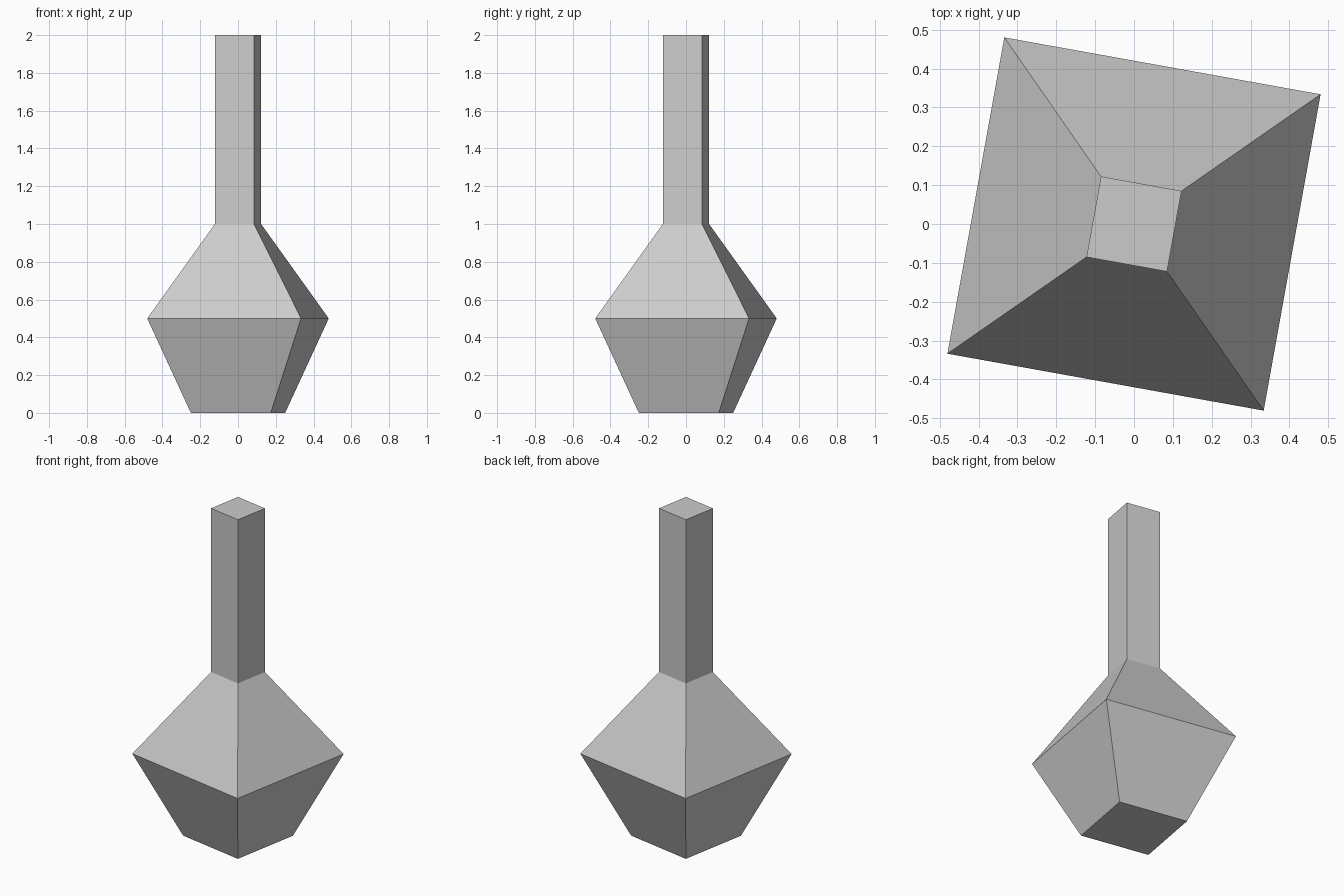
import bpy, bmesh, math

cube = bpy.data.objects.get("Cube")
if cube:
    bpy.data.objects.remove(cube, do_unlink=True)

# Single flat grey
grey = bpy.data.materials.new("light grey")
grey.use_nodes = True
colour = (0.6, 0.6, 0.6, 1)
grey.diffuse_color = colour
grey.node_tree.nodes["Principled BSDF"].inputs["Base Color"].default_value = colour

SIDES = 4
TWIST = math.radians(34.8)
# Profile: corner radius and height, from the base up to the neck's top
PROFILE = [(0.304, 0), (0.585, 0.5), (0.149, 1), (0.149, 2)]


def lathe(name, profile):
    """Faceted vessel made of stacked square rings with closed ends."""
    bm = bmesh.new()
    rings = []
    for radius, z in profile:
        angles = [TWIST + math.tau * i / SIDES for i in range(SIDES)]
        rings.append([bm.verts.new((radius * math.cos(a), radius * math.sin(a), z))
                      for a in angles])
    for low, high in zip(rings, rings[1:]):
        for i in range(SIDES):
            j = (i + 1) % SIDES
            bm.faces.new((low[i], low[j], high[j], high[i]))
    bm.faces.new(rings[0][::-1])
    bm.faces.new(rings[-1])
    mesh = bpy.data.meshes.new(name)
    bm.to_mesh(mesh)
    bm.free()
    mesh.materials.append(grey)
    obj = bpy.data.objects.new(name, mesh)
    bpy.context.collection.objects.link(obj)
    return obj


# Bottle with a wide belly and a long straight neck
lathe("faceted_bottle", PROFILE)
